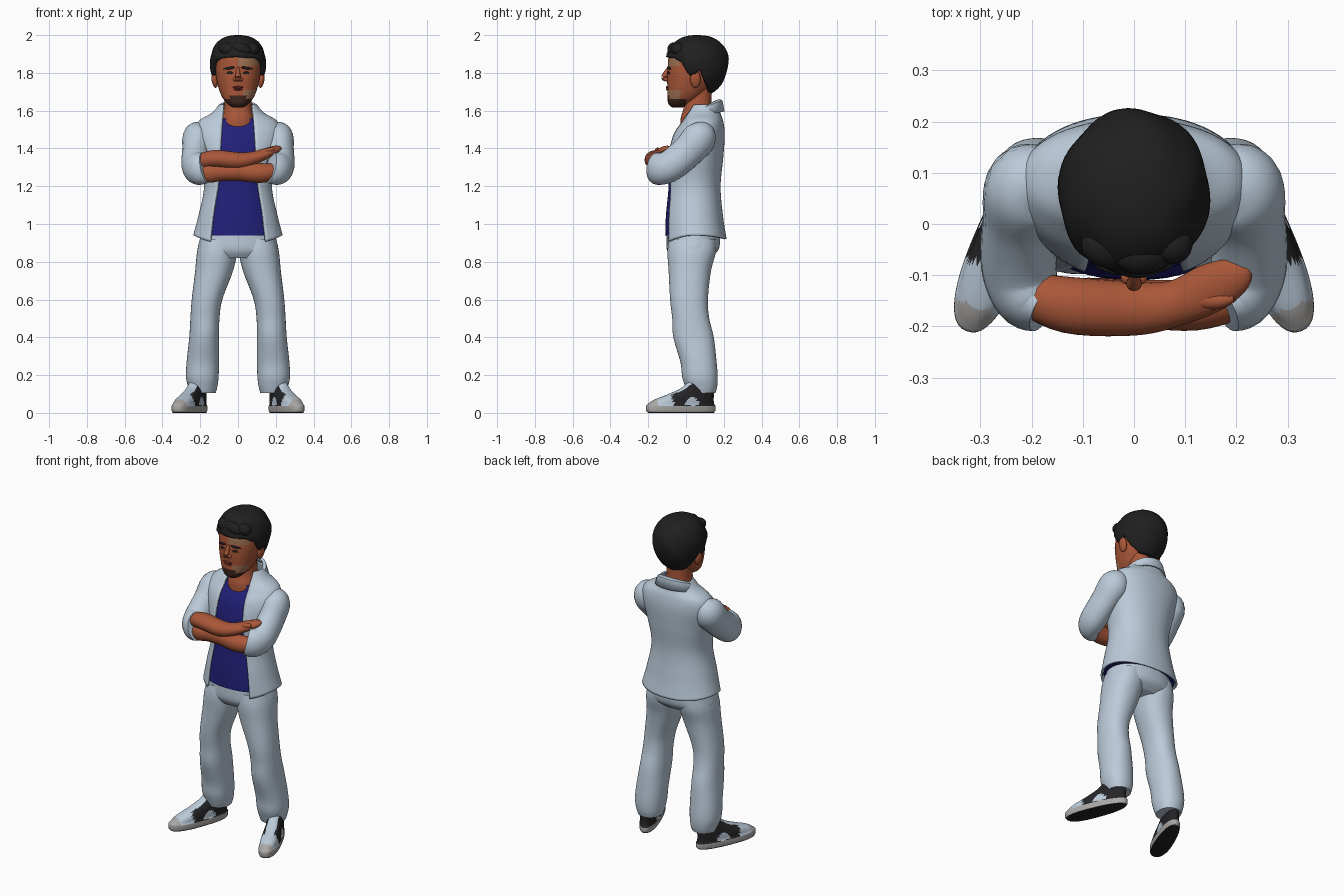
import bpy, bmesh, math
from mathutils import Vector, Matrix

if "Cube" in bpy.data.objects:
    bpy.data.objects.remove(bpy.data.objects["Cube"])

def mat(name, *c):
    m = bpy.data.materials.new(name)
    m.diffuse_color = (*c, 1)
    m.use_nodes = True
    m.node_tree.nodes["Principled BSDF"].inputs["Base Color"].default_value = m.diffuse_color
    return m

CLOTH = mat("pale blue cloth", .50, .60, .70)
SHIRT = mat("navy blue", .016, .014, .19)
SKIN = mat("warm brown skin", .40, .095, .04)
TAN = mat("light brown skin", .36, .17, .09)
HAIR = mat("black hair", .014, .014, .014)
BEARD = mat("dark brown beard", .05, .02, .013)
LIPS = mat("dark red lips", .22, .03, .025)
BLACK = mat("shoe black", .018, .018, .02)
GREY = mat("shoe grey", .40, .39, .38)

def finish(name, bm, mats, rule=None, thick=0):
    bmesh.ops.remove_doubles(bm, verts=bm.verts, dist=1e-5)
    bmesh.ops.recalc_face_normals(bm, faces=bm.faces)
    if rule:
        for f in bm.faces:
            f.material_index = rule(f.calc_center_median())
    me = bpy.data.meshes.new(name)
    bm.to_mesh(me)
    bm.free()
    for m in mats:
        me.materials.append(m)
    ob = bpy.data.objects.new(name, me)
    bpy.context.collection.objects.link(ob)
    if thick:
        s = ob.modifiers.new("thickness", 'SOLIDIFY')
        s.thickness, s.offset = thick, 0
    return ob

def grid(name, rows, mats, wrap=True, cap=True, **kw):
    bm = bmesh.new()
    vs = [[bm.verts.new(p) for p in r] for r in rows]
    n = len(rows[0])
    for a, b in zip(vs, vs[1:]):
        for i in range(n if wrap else n - 1):
            j = (i + 1) % n
            bm.faces.new((a[i], a[j], b[j], b[i]))
    if cap:
        bm.faces.new(vs[0])
        bm.faces.new(vs[-1])
    return finish(name, bm, mats, **kw)

def spline(rows, n=5):
    out, R = [], [rows[0], *rows, rows[-1]]
    for p0, p1, p2, p3 in zip(R, R[1:], R[2:], R[3:]):
        for k in range(n):
            t = k / n
            out.append([.5 * (2*b + (c-a)*t + (2*a-5*b+4*c-d)*t*t + (3*b-a-3*c+d)*t**3)
                        for a, b, c, d in zip(p0, p1, p2, p3)])
    return out + [list(rows[-1])]

def lerp(table, x):
    for (x0, y0), (x1, y1) in zip(table, table[1:]):
        if x <= x1:
            t = max(0, (x - x0) / (x1 - x0))
            return y0 + (y1 - y0) * t
    return table[-1][1]

def ring(z, cx, cy, rx, ry, p=2.2, a0=0, n=48):
    """Rounded outline at height z; angle 0 faces the front."""
    pts = []
    for i in range(n + (1 if a0 else 0)):
        a = a0 + (2 * math.pi - 2 * a0) * i / n
        s, c = math.sin(a), math.cos(a)
        pts.append(Vector((cx + rx * math.copysign(abs(s) ** (2/p), s),
                           cy - ry * math.copysign(abs(c) ** (2/p), c), z)))
    return pts

def loft(name, rows, mats, n=5, p=2.2, **kw):
    return grid(name, [ring(*r, p=p) for r in spline(rows, n)], mats, **kw)

def tube(name, pts, mats, n=24):
    P = spline(pts, 5)
    rows = []
    for i, q in enumerate(P):
        t = (Vector(P[min(i+1, len(P)-1)][:3]) - Vector(P[max(i-1, 0)][:3])).normalized()
        up = (Vector((0, 0, 1)) - t * t.z).normalized()
        side = t.cross(up)
        rows.append([Vector(q[:3]) + side * q[3] * math.cos(2*math.pi*k/n)
                     + up * q[4] * math.sin(2*math.pi*k/n) for k in range(n)])
    return grid(name, rows, mats)

def blob(name, loc, size, m, tilt=0, turn=0):
    bm = bmesh.new()
    M = (Matrix.Translation(loc) @ Matrix.Rotation(turn, 4, 'Z') @ Matrix.Rotation(tilt, 4, 'Y')
         @ Matrix.Diagonal((*size, 1)))
    bmesh.ops.create_uvsphere(bm, u_segments=20, v_segments=12, radius=1, matrix=M)
    return finish(name, bm, [m])

# Torso: shirt inside an open jacket
TORSO = [(.94, 0, .045, .232, .165), (1.05, 0, .037, .203, .153), (1.2, 0, .038, .175, .14),
         (1.35, 0, .045, .20, .147), (1.47, 0, .065, .225, .135), (1.54, 0, .085, .205, .108),
         (1.585, 0, .09, .135, .088), (1.63, 0, .095, .095, .075)]
loft("shirt", [(z, x, y, rx - .012, ry - .01) for z, x, y, rx, ry in TORSO[:6]]
     + [(1.56, 0, .065, .09, .088)], [SHIRT])
GAP = [(.94, .145), (1.05, .13), (1.2, .105), (1.5, .085), (1.63, .075)]
rows = []
for z, x, y, rx, ry in spline(TORSO, 6):
    a0 = math.asin(min(.98, lerp(GAP, z) / rx) ** 1.1)
    r = ring(z, x, y, rx, ry, a0=a0, n=60)
    k = max(0, min(1, (1.06 - z) / .12))
    for v in r:   # hem dips at the front corners and the back
        d = (y - v.y) / ry
        v.z -= k * (.05 * d * d if d > 0 else .02 * d * d)
    rows.append(r)
grid("jacket", rows, [CLOTH], wrap=False, cap=False, thick=.01)

# Folded collar
rows = [[], [], []]
for i in range(41):
    a = math.radians(48 + 264 * i / 40)
    s, c = math.sin(a), math.cos(a)
    tip = max(0, c) * 1.4
    rows[0].append(Vector((.092*s, .088 - .085*c, 1.618 - .04*c)))
    rows[1].append(Vector((.108*s, .09 - .10*c, 1.612 - .04*c - .02*tip)))
    rows[2].append(Vector(((.125 + .02*tip)*s, .09 - (.11 + .05*tip)*c, 1.575 - .02*c - .035*tip)))
grid("collar", rows, [CLOTH], wrap=False, cap=False, thick=.008)

# Sleeves
for s in (-1, 1):
    tube("sleeve", [(s*x, y, z, a, b) for x, y, z, a, b in [
        (.16, .095, 1.50, .05, .05), (.203, .075, 1.46, .085, .09), (.222, .01, 1.385, .074, .086),
        (.225, -.08, 1.31, .074, .084), (.208, -.14, 1.292, .066, .085),
        (.175, -.163, 1.298, .052, .082)]], [CLOTH])

# Crossed forearms with hands
tube("upper_forearm", [(-.22, -.13, 1.32, .04, .04), (-.13, -.158, 1.345, .055, .046),
     (0, -.165, 1.335, .053, .045), (.08, -.155, 1.348, .045, .036), (.15, -.125, 1.375, .048, .027),
     (.20, -.10, 1.395, .036, .02), (.222, -.085, 1.40, .015, .01)], [SKIN])
tube("lower_forearm", [(.22, -.14, 1.28, .04, .04), (.12, -.158, 1.27, .05, .052),
     (0, -.155, 1.278, .046, .05), (-.09, -.15, 1.275, .045, .048), (-.16, -.155, 1.27, .042, .05),
     (-.2, -.14, 1.28, .03, .03)], [SKIN])
tube("thumb", [(.12, -.15, 1.375, .016, .014), (.165, -.15, 1.39, .016, .014),
     (.195, -.145, 1.395, .008, .008)], [SKIN], n=12)

# Trousers
loft("trouser_hips", [(1.0, 0, .035, .185, .135), (.92, 0, .038, .202, .142), (.86, 0, .035, .212, .135),
     (.82, 0, .025, .17, .10)], [CLOTH])
for s in (-1, 1):
    loft("trouser_leg", [(z, s*x, y, a, b) for z, x, y, a, b in [
        (.92, .105, .035, .095, .125), (.85, .111, .03, .106, .128), (.75, .127, .02, .10, .112),
        (.6, .164, .016, .081, .10), (.5, .175, .025, .077, .098), (.4, .179, .04, .079, .107),
        (.27, .186, .066, .086, .096), (.19, .189, .074, .086, .094), (.14, .187, .08, .078, .085),
        (.105, .186, .082, .068, .074)]], [CLOTH])

# Shoes: pale upper, black side panels with an oval patch, grey sole and toe
def shoe_rule(c):
    if c.z < .004:
        return 1
    if c.z < .036 or c.y < -.25:
        return 2
    if (c.y + .06) ** 2 + ((c.z - .06) * 1.2) ** 2 < .0013:
        return 0
    return 1 if c.y > -.17 and (abs(c.x) > .03 or c.y > .03) else 0

for s in (-1, 1):
    ob = loft("shoe", [(0, 0, -.105, .056, .185), (.012, 0, -.105, .06, .195), (.036, 0, -.105, .06, .195),
              (.046, 0, -.104, .056, .188), (.07, 0, -.087, .055, .167), (.10, 0, -.045, .05, .127),
              (.13, 0, -.012, .046, .09), (.16, 0, .004, .04, .07)], [CLOTH, BLACK, GREY], n=4,
              p=2.4, rule=shoe_rule)
    for v in ob.data.vertices:
        v.co.x *= .92 - .45 * (v.co.y + .1)
    ob.location = (s * .215, .07, 0)
    ob.rotation_euler.z = s * math.radians(22)
    for i in range(4):   # laces
        lace = blob("lace", (0, -.15 + .028*i, .085 + .014*i), (.028, .007, .006), CLOTH)
        lace.location, lace.rotation_euler = ob.location, ob.rotation_euler

# Neck and head
loft("neck", [(1.5, 0, .06, .095, .09), (1.56, 0, .06, .088, .088), (1.62, 0, .062, .072, .074),
     (1.72, 0, .065, .07, .07)], [SKIN])
HEAD = [(1.618, 0, -.045, .03, .03), (1.635, 0, -.035, .055, .058), (1.665, 0, -.01, .08, .088),
        (1.71, 0, .01, .10, .108), (1.77, 0, .025, .114, .125), (1.83, 0, .035, .12, .132),
        (1.89, 0, .04, .115, .13), (1.94, 0, .045, .09, .10), (1.965, 0, .05, .05, .05)]

def head_rule(c):
    if c.y < .0 and c.z < 1.66 or (abs(c.x) < .045 and c.z < 1.682 and c.y < 0):
        return 2
    if c.y < -.03 and (c.x > .0 and c.z > 1.835 or c.x > .025 and c.z < 1.71):
        return 1
    return 0

loft("head", HEAD, [SKIN, TAN, BEARD], n=8, rule=head_rule)

def face_y(x, z):
    r = min(spline(HEAD, 8), key=lambda q: abs(q[0] - z))
    return r[2] - r[4] * (1 - abs(x / r[3]) ** 2.2) ** (1 / 2.2)

# Facial features
for s in (-1, 1):
    blob("eyebrow", (s*.046, face_y(.046, 1.825), 1.825), (.032, .006, .007), HAIR, s*.15, s*.3)
    blob("eye", (s*.044, face_y(.044, 1.80), 1.80), (.018, .004, .007), HAIR, 0, s*.3)
    blob("nostril", (s*.014, -.104, 1.766), (.012, .014, .011), SKIN)
    blob("ear", (s*.124, .05, 1.765), (.016, .028, .045), SKIN, s*.15)
tube("nose", [(0, -.088, 1.825, .009, .012), (0, -.108, 1.795, .012, .014), (0, -.117, 1.775, .015, .014),
     (0, -.108, 1.76, .01, .008)], [SKIN], n=16)
blob("upper_lip", (0, face_y(0, 1.722), 1.724), (.03, .008, .006), LIPS)
blob("lower_lip", (0, face_y(0, 1.71), 1.713), (.024, .009, .006), LIPS)

# Hair: a swept cap whose lower edge follows the hairline
LINE = [(0, 1.885), (40, 1.88), (60, 1.855), (73, 1.785), (84, 1.79), (95, 1.815), (110, 1.74),
        (130, 1.70), (180, 1.69)]
N, rows = 72, []
for k in range(21):
    r = []
    for i in range(N):
        a = 2 * math.pi * i / N
        deg = math.degrees(a)
        z0 = lerp(LINE, min(deg, 360 - deg))
        f0 = math.asin((z0 - 1.86) / (.14 if z0 > 1.86 else .19))
        f = f0 + (math.pi / 2 - f0) * k / 20
        c, s = math.cos(a), math.sin(a)
        up = f > 0
        R = max(0, math.cos(f)) ** (.8 if up else 1)
        R *= 1 + .02 * math.sin(6*a + 5*f) * math.cos(f)
        r.append(Vector((.148 * s * R, .06 - .165 * c * R, 1.86 + (.14 if up else .19) * math.sin(f))))
    rows.append(r)
hair = grid("hair", rows, [HAIR], cap=False, thick=.03)
hair.modifiers[0].offset = -1
for x, w in ((-.055, .05), (.02, .06), (.075, .04)):   # front locks
    blob("hair_lock", (x, -.065 + abs(x) * .35, 1.925), (w, .04, .035), HAIR, .25, x * 6)

bpy.ops.object.select_all(action='SELECT')
bpy.context.view_layer.objects.active = hair
bpy.ops.object.shade_smooth_by_angle(angle=math.radians(45))
